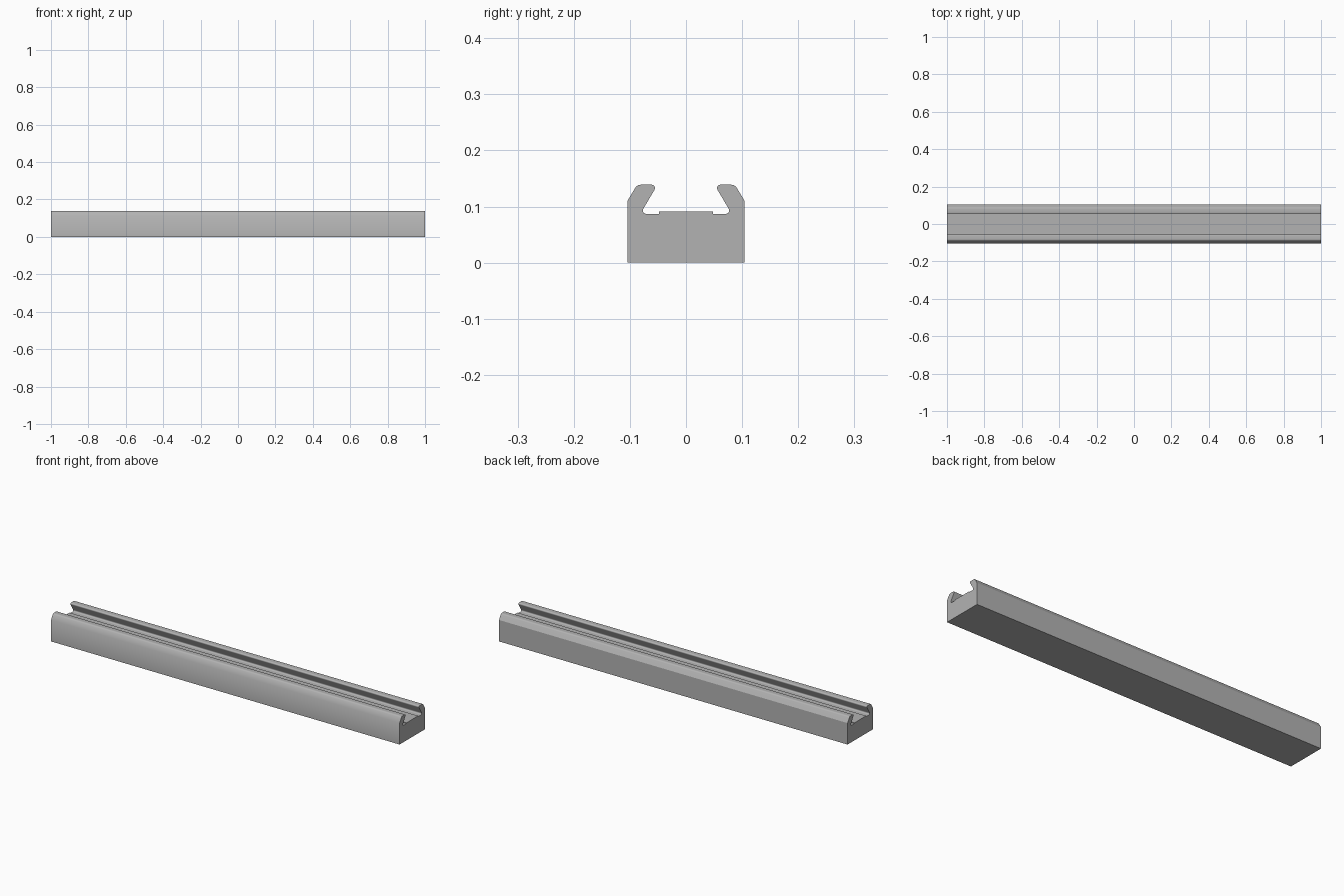
import bpy
import bmesh
import math
from mathutils import Vector

cube = bpy.data.objects.get("Cube")
if cube:
    bpy.data.objects.remove(cube, do_unlink=True)

LENGTH = 2.0

# Half of the cross-section: (y, z, corner radius), from base to channel floor
HALF = [
    (0.104, 0.0, 0), (0.104, 0.111, 0), (0.087, 0.139, 0.011),
    (0.0507, 0.139, 0.006), (0.0815, 0.087, 0.006),
    (0.048, 0.087, 0), (0.048, 0.091, 0),
]


def fillet(prev, corner, nxt, radius, steps=6):
    """Points of an arc that rounds a corner."""
    a, b = (prev - corner).normalized(), (nxt - corner).normalized()
    half = a.angle(b) / 2
    centre = corner + (a + b).normalized() * radius / math.sin(half)
    start = corner + a * radius / math.tan(half) - centre
    end = corner + b * radius / math.tan(half) - centre
    sweep = start.angle(end)
    return [centre + (start * math.sin((1 - t) * sweep) + end * math.sin(t * sweep))
            / math.sin(sweep) for t in (i / steps for i in range(steps + 1))]


# Rounded half profile, then mirrored into a closed section
corners = [Vector((0, y, z)) for y, z, r in HALF]
half = []
for i, (y, z, r) in enumerate(HALF):
    half += fillet(corners[i - 1], corners[i], corners[i + 1], r) if r else [corners[i]]
section = half + [Vector((0, -p.y, p.z)) for p in reversed(half)]

# Extrude the section along the rail
bm = bmesh.new()
end_cap = bm.faces.new([bm.verts.new(p - Vector((LENGTH / 2, 0, 0))) for p in section])
result = bmesh.ops.extrude_face_region(bm, geom=[end_cap], use_keep_orig=True)
moved = [g for g in result["geom"] if isinstance(g, bmesh.types.BMVert)]
bmesh.ops.translate(bm, verts=moved, vec=(LENGTH, 0, 0))
bmesh.ops.recalc_face_normals(bm, faces=bm.faces)

# Smooth rounded lips and front shoulder, sharp elsewhere
for face in bm.faces:
    face.smooth = True
for edge in bm.edges:
    front_shoulder = all(v.co.y < -0.103 and v.co.z > 0.1 for v in edge.verts)
    along = abs(edge.verts[0].co.x - edge.verts[1].co.x) > 1
    edge.smooth = along and (front_shoulder or edge.calc_face_angle() < math.radians(30))

mesh = bpy.data.meshes.new("channel_rail")
bm.to_mesh(mesh)
bm.free()
rail = bpy.data.objects.new("channel_rail", mesh)
bpy.context.collection.objects.link(rail)

# Plain grey material
grey = bpy.data.materials.new("light_grey")
grey.use_nodes = True
colour = (0.45, 0.45, 0.45, 1)
grey.diffuse_color = colour
grey.node_tree.nodes["Principled BSDF"].inputs["Base Color"].default_value = colour
mesh.materials.append(grey)
